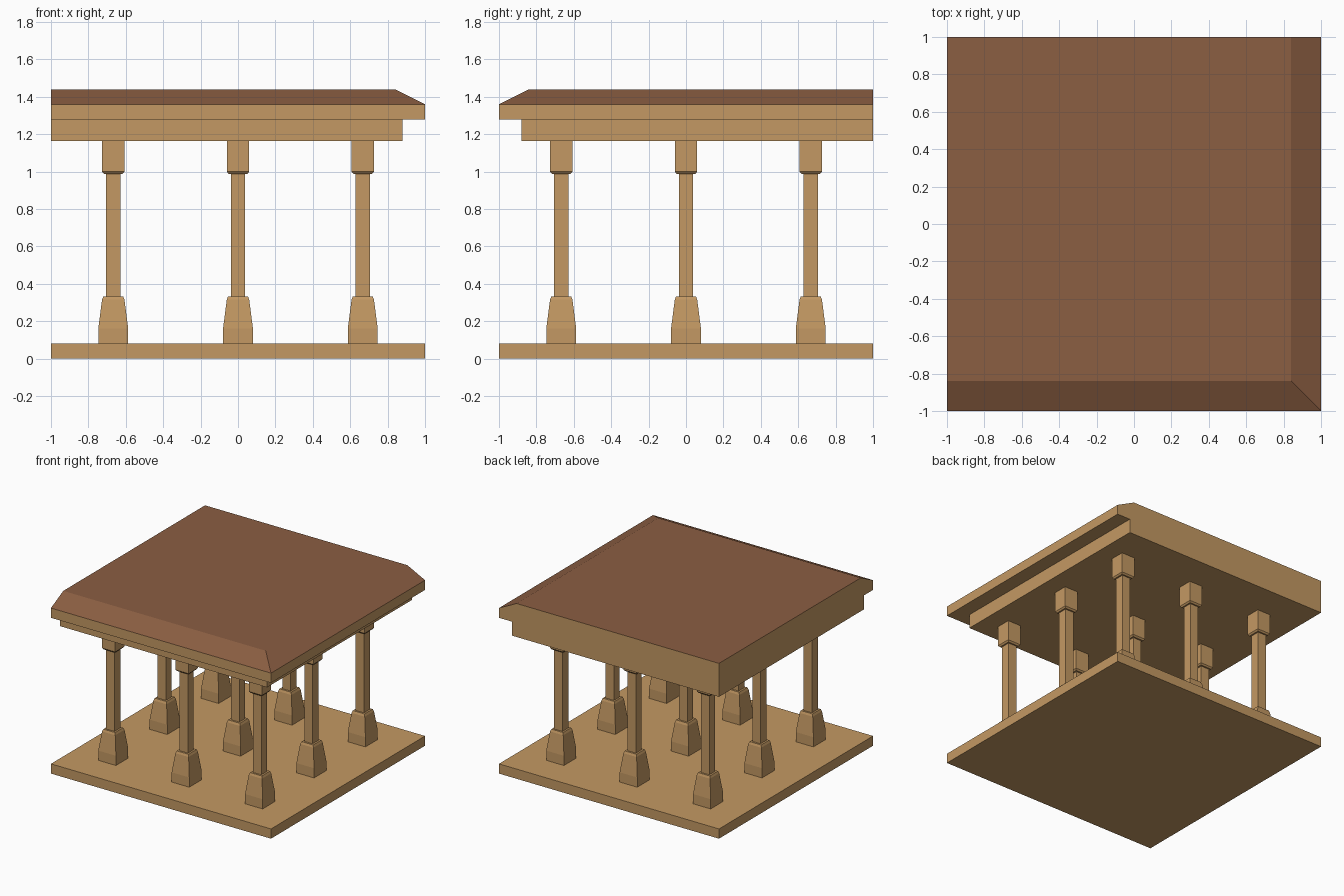
import bpy, bmesh

if "Cube" in bpy.data.objects:
    bpy.data.objects.remove(bpy.data.objects["Cube"])


def lin(c):
    c /= 255
    return c / 12.92 if c <= 0.04045 else ((c + 0.055) / 1.055) ** 2.4


def material(name, rgb):
    m = bpy.data.materials.new(name)
    m.diffuse_color = (*[lin(c) for c in rgb], 1)
    m.use_nodes = True
    m.node_tree.nodes["Principled BSDF"].inputs["Base Color"].default_value = m.diffuse_color
    return m


WOOD = material("tan_wood", (196, 153, 99))
ROOF = material("brown_roof", (139, 94, 66))


def loft(name, rings, mats=(WOOD,), loc=(0, 0, 0)):
    """Stack of rectangles (x0, x1, y0, y1, z) skinned into a closed solid."""
    bm = bmesh.new()
    loops = [[bm.verts.new(p) for p in ((x0, y0, z), (x1, y0, z), (x1, y1, z), (x0, y1, z))]
             for x0, x1, y0, y1, z in rings]
    for a, b in zip(loops, loops[1:]):
        for i in range(4):
            j = (i + 1) % 4
            bm.faces.new((a[i], a[j], b[j], b[i]))
    bm.faces.new(loops[0][::-1])
    bm.faces.new(loops[-1])
    bm.normal_update()
    # upward-facing sides take the second colour, if there is one
    if len(mats) > 1:
        for f in bm.faces:
            f.material_index = int(f.normal.z > 0.1)
    me = bpy.data.meshes.new(name)
    bm.to_mesh(me)
    bm.free()
    for m in mats:
        me.materials.append(m)
    ob = bpy.data.objects.new(name, me)
    ob.location = loc
    bpy.context.collection.objects.link(ob)
    return ob


def square(profile):
    return [(-r, r, -r, r, z) for r, z in profile]


# floor slab
loft("floor", square([(1, 0), (1, 0.08)]))

# stone-like plinth, shaft and capital profiles (half width, height)
PARTS = {
    "column_base": [(0.08, 0.08), (0.08, 0.16), (0.06, 0.315), (0.053, 0.333)],
    "column_shaft": [(0.038, 0.333), (0.038, 0.99)],
    "column_capital": [(0.05, 0.988), (0.06, 1.0), (0.06, 1.165)],
}
for x in (-0.667, 0, 0.667):
    for y in (-0.667, 0, 0.667):
        for name, profile in PARTS.items():
            loft(name, square(profile), loc=(x, y, 0))

# ceiling beam layer, set back on the front and right only
loft("ceiling", [(-1, 0.88, -0.88, 1, 1.165), (-1, 0.88, -0.88, 1, 1.28)])

# roof corner: tan eaves, brown slopes and top, tan cut ends
loft("roof", [(-1, 1, -1, 1, 1.28), (-1, 1, -1, 1, 1.36), (-1, 0.84, -0.84, 1, 1.44)],
     mats=(WOOD, ROOF))
